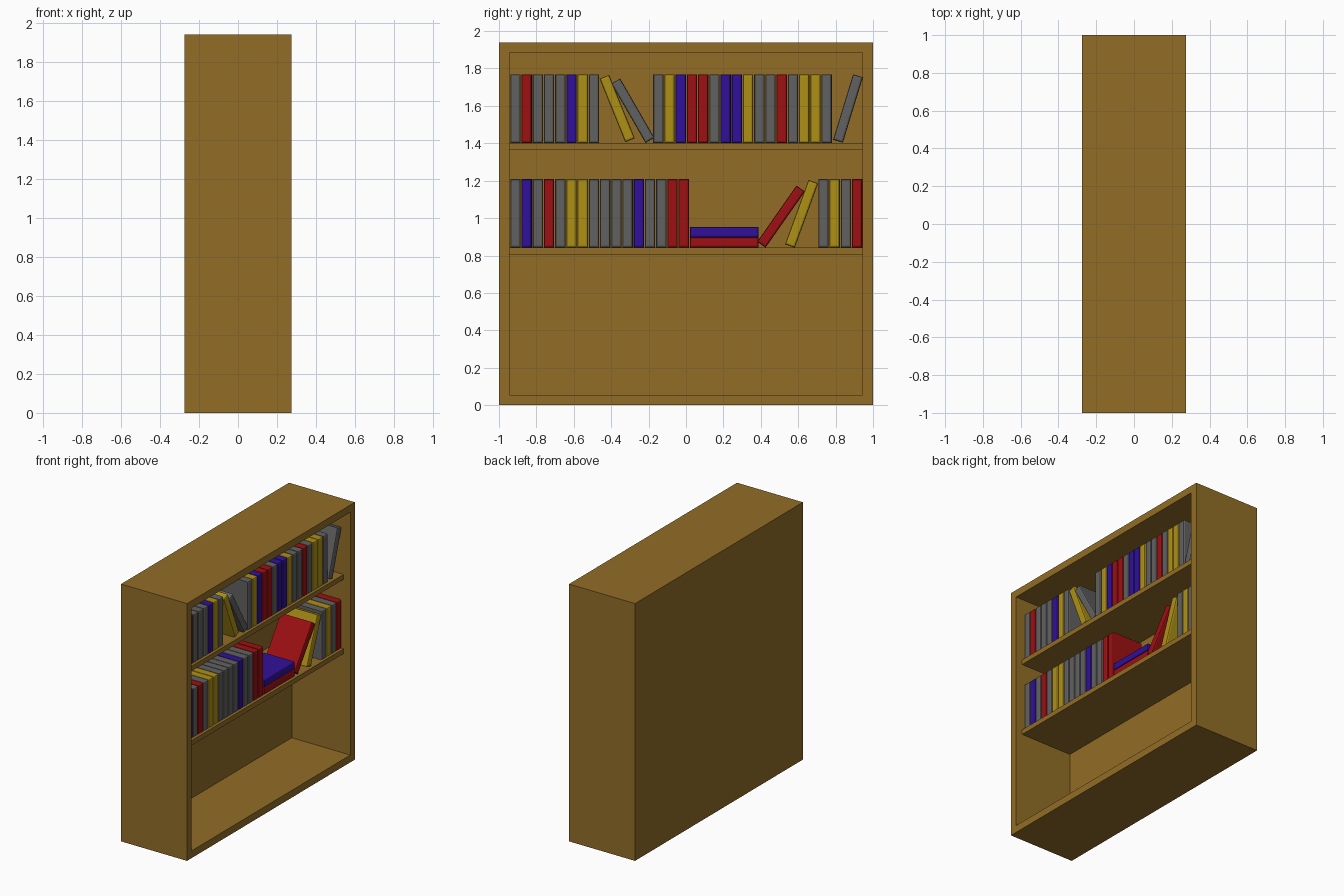
import bpy, bmesh
from math import radians
from mathutils import Matrix

if "Cube" in bpy.data.objects:
    bpy.data.objects.remove(bpy.data.objects["Cube"])

def material(name, rgb):
    m = bpy.data.materials.new(name)
    m.diffuse_color = (*rgb, 1)
    m.use_nodes = True
    m.node_tree.nodes["Principled BSDF"].inputs["Base Color"].default_value = m.diffuse_color
    return m

def box(bm, x0, x1, y0, y1, z0, z1):
    mat = Matrix.Translation(((x0 + x1) / 2, (y0 + y1) / 2, (z0 + z1) / 2))
    mat = mat @ Matrix.Diagonal((x1 - x0, y1 - y0, z1 - z0, 1))
    return bmesh.ops.create_cube(bm, size=1, matrix=mat)["verts"]

def mesh_from(bm, name, mat):
    bmesh.ops.recalc_face_normals(bm, faces=bm.faces)
    me = bpy.data.meshes.new(name)
    bm.to_mesh(me)
    bm.free()
    me.materials.append(mat)
    return me

def add(name, me):
    ob = bpy.data.objects.new(name, me)
    bpy.context.collection.objects.link(ob)
    return ob

wood = material("wood", (0.29, 0.155, 0.02))

# Case: one block hollowed from its open +x side
T = 0.055
bm = bmesh.new()
box(bm, -0.275, 0.275, -1, 1, 0, 1.94)
bm.faces.ensure_lookup_table()
front = max(bm.faces, key=lambda f: f.calc_center_median().x)
bmesh.ops.inset_region(bm, faces=[front], thickness=T, use_even_offset=True)
cavity = bmesh.ops.extrude_face_region(bm, geom=[front])["geom"]
bmesh.ops.translate(bm, vec=(-0.488, 0, 0),
                    verts=[v for v in cavity if isinstance(v, bmesh.types.BMVert)])
if front.is_valid:
    bmesh.ops.delete(bm, geom=[front], context='FACES_ONLY')
add("case", mesh_from(bm, "case", wood))

# Shelves, set back a little from the front of the case
LOW, HIGH = 0.842, 1.402
for name, top in (("lower_shelf", LOW), ("upper_shelf", HIGH)):
    bm = bmesh.new()
    box(bm, -0.213, 0.22, -0.945, 0.945, top - 0.037, top)
    add(name, mesh_from(bm, name, wood))

# One book mesh per colour, with a chamfered spine facing +x
W, H, DEPTH = 0.055, 0.366, 0.26
colours = {"g": ("grey", (0.12, 0.12, 0.12)), "r": ("red", (0.34, 0.005, 0.006)),
           "b": ("blue", (0.03, 0.005, 0.32)), "y": ("yellow", (0.42, 0.28, 0.008))}
books = {}
for key, (name, rgb) in colours.items():
    bm = bmesh.new()
    box(bm, -DEPTH / 2, DEPTH / 2, -W / 2, W / 2, -H / 2, H / 2)
    spine = max(bm.faces, key=lambda f: f.calc_center_median().x)
    bmesh.ops.bevel(bm, geom=list(spine.edges), offset=0.011, segments=2,
                    profile=0.5, affect='EDGES')
    books[key] = mesh_from(bm, name + "_book", material(name, rgb))

def place(key, y, z, tilt=0):
    ob = add(colours[key][0] + "_book", books[key])
    ob.location = (0.205 - DEPTH / 2, y, z)
    ob.rotation_euler.x = radians(tilt)

# Upright rows: colours in order, first centre, shelf top
rows = (("grgggbyg", -0.912, HIGH), ("gybrrgbbyggrgyyg", -0.148, HIGH),
        ("gbgrgyyggggbggrr", -0.912, LOW), ("gygr", 0.735, LOW))
for keys, y, shelf in rows:
    for i, key in enumerate(keys):
        place(key, y + 0.06 * i, shelf + H / 2)

# Leaning books
place("y", -0.368, 1.586, 22)
place("g", -0.284, 1.574, 30)
place("g", 0.866, 1.586, -17)
place("r", 0.508, 1.008, -35)
place("y", 0.618, 1.023, -20)

# Books lying flat
place("r", 0.205, LOW + W / 2, 90)
place("b", 0.205, LOW + W * 1.5, 90)
